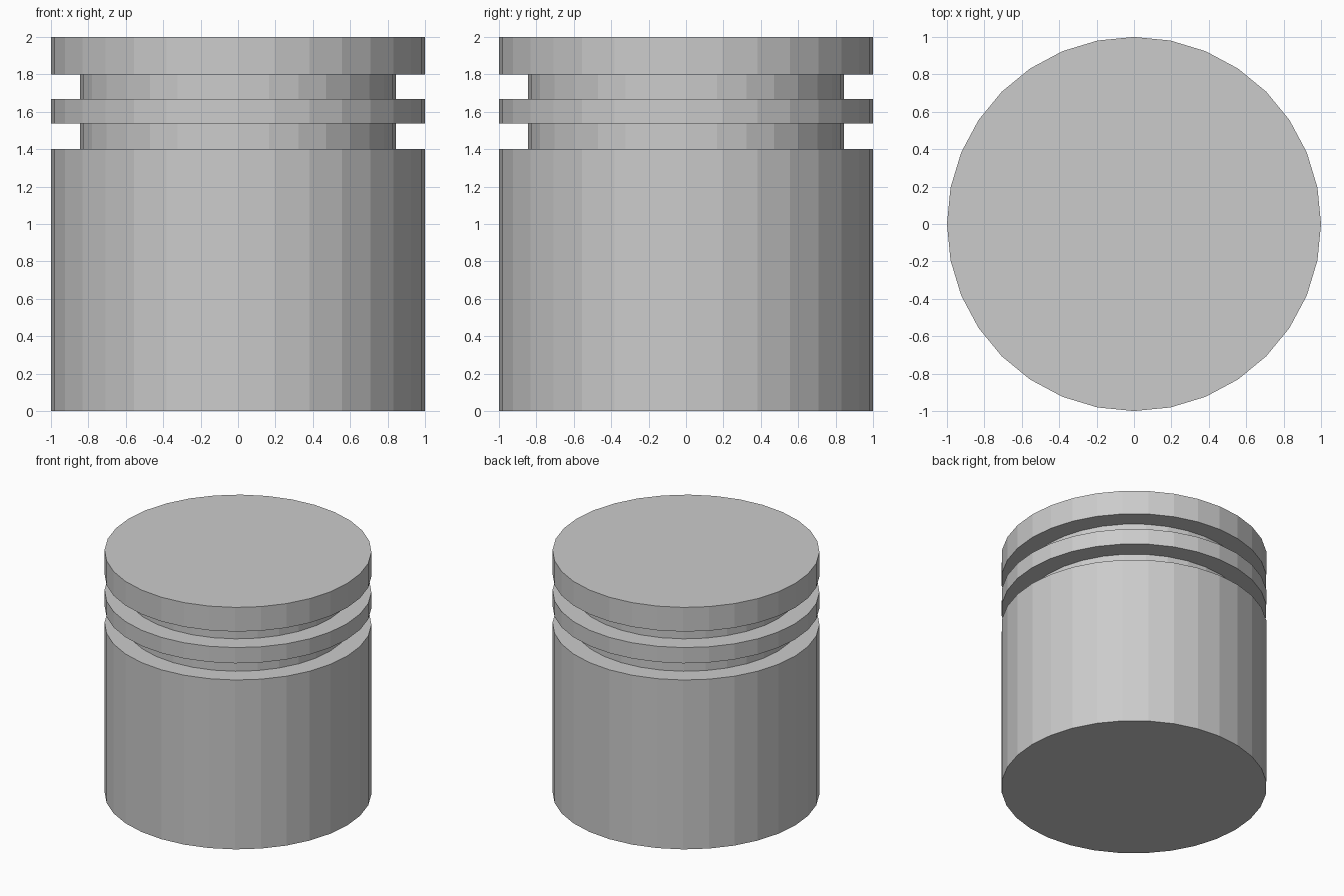
import bpy, bmesh
from math import cos, sin, tau

if "Cube" in bpy.data.objects:
    bpy.data.objects.remove(bpy.data.objects["Cube"])

SIDES = 32
R, GROOVE_R = 1.0, 0.845

# Piston outline from bottom to top: (radius, height)
profile = [
    (R, 0.0), (R, 1.4),
    (GROOVE_R, 1.4), (GROOVE_R, 1.538),   # lower ring groove
    (R, 1.538), (R, 1.668),
    (GROOVE_R, 1.668), (GROOVE_R, 1.8),   # upper ring groove
    (R, 1.8), (R, 2.0),
]

bm = bmesh.new()
rings = [[bm.verts.new((r * cos(tau * i / SIDES), r * sin(tau * i / SIDES), z))
          for i in range(SIDES)] for r, z in profile]

# Flat-faceted walls and ledges
for low, high in zip(rings, rings[1:]):
    for i in range(SIDES):
        j = (i + 1) % SIDES
        bm.faces.new((low[i], low[j], high[j], high[i]))

# Bottom and crown caps
bm.faces.new(rings[0][::-1])
bm.faces.new(rings[-1])

mesh = bpy.data.meshes.new("piston_body")
bm.to_mesh(mesh)
bm.free()
bpy.context.collection.objects.link(bpy.data.objects.new("piston_body", mesh))
